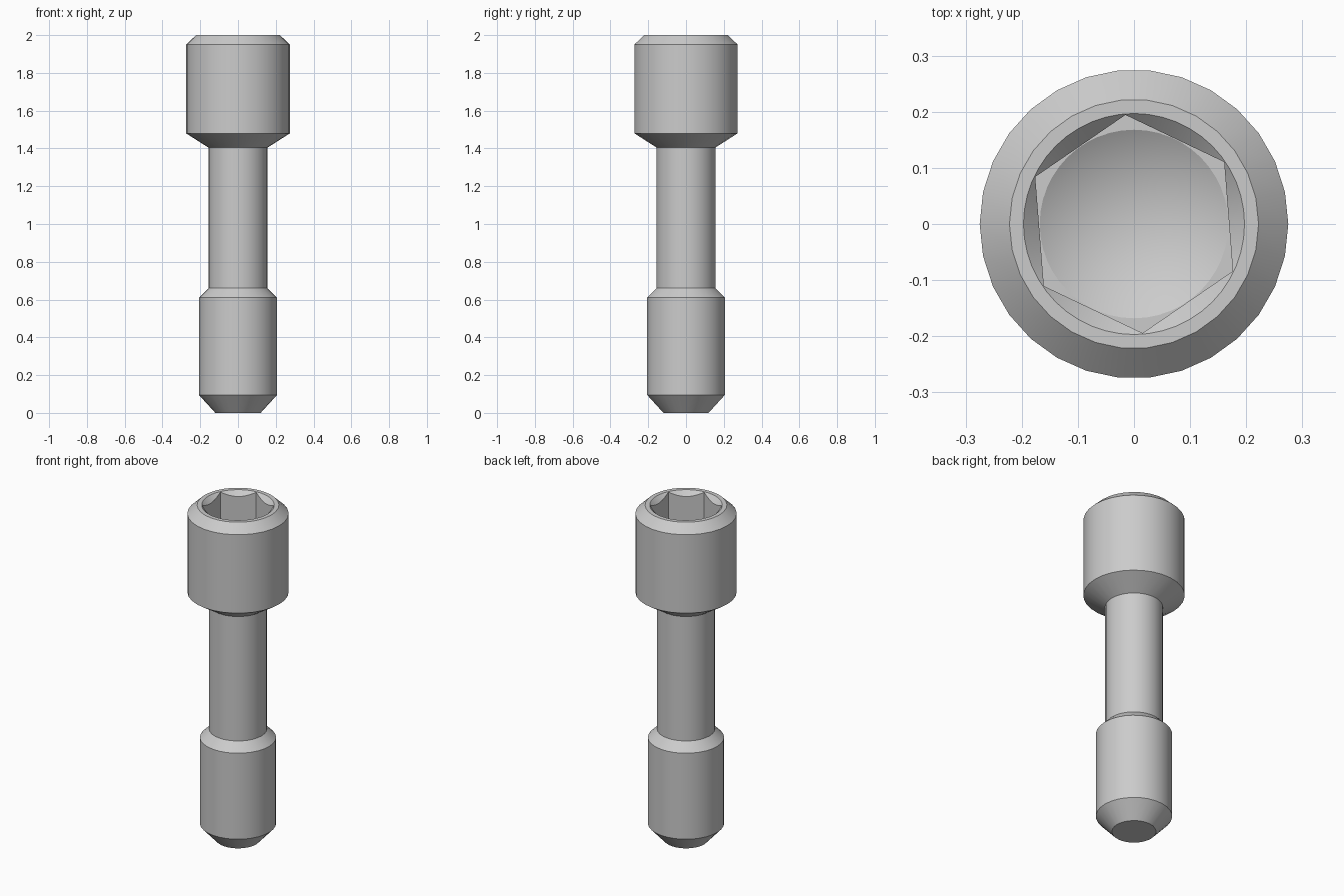
import bpy, bmesh, math

cube = bpy.data.objects.get("Cube")
if cube:
    bpy.data.objects.remove(cube, do_unlink=True)

steel = bpy.data.materials.new("steel_grey")
steel.use_nodes = True
grey = (0.6, 0.6, 0.6, 1)
steel.diffuse_color = grey
steel.node_tree.nodes["Principled BSDF"].inputs["Base Color"].default_value = grey


def lathe(name, profile, sides, turn=0.0):
    """Solid of revolution from (radius, z) points, listed bottom to top."""
    bm = bmesh.new()
    rings = []
    for r, z in profile:
        if r == 0:
            rings.append([bm.verts.new((0, 0, z))])
            continue
        angles = [turn + math.tau * i / sides for i in range(sides)]
        rings.append([bm.verts.new((r * math.cos(a), r * math.sin(a), z)) for a in angles])
    for low, high in zip(rings, rings[1:]):
        for i in range(sides):
            j = (i + 1) % sides
            if len(low) == 1:
                bm.faces.new((low[0], high[j], high[i]))
            else:
                bm.faces.new((low[i], low[j], high[j], high[i]))
    for ring in (rings[0], rings[-1]):
        if len(ring) > 1:
            bm.faces.new(ring)
    bmesh.ops.recalc_face_normals(bm, faces=bm.faces)
    mesh = bpy.data.meshes.new(name)
    bm.to_mesh(mesh)
    bm.free()
    mesh.materials.append(steel)
    obj = bpy.data.objects.new(name, mesh)
    bpy.context.collection.objects.link(obj)
    return obj


# Screw body: tapered tip, threaded end, narrow shank and chamfered head
screw = lathe("screw_body", [
    (0.12, 0), (0.207, 0.095), (0.207, 0.61), (0.157, 0.66),
    (0.157, 1.405), (0.275, 1.48), (0.275, 1.95), (0.222, 2)], 30)

# Socket: hexagonal recess, lead-in chamfer and conical drilled bottom
floor = 1.72
cutters = [
    lathe("hex_cutter", [(0.195, floor), (0.195, 2.1)], 6, math.radians(34.5)),
    lathe("lead_in_cutter", [(0.147, 1.95), (0.217, 2.02)], 48),
    lathe("drill_cutter", [(0, floor - 0.1), (0.168, floor), (0.168, floor + 0.05)], 48),
]
for cutter in cutters:
    cutter.hide_render = True
    cut = screw.modifiers.new(cutter.name, "BOOLEAN")
    cut.operation = "DIFFERENCE"
    cut.solver = "EXACT"
    cut.object = cutter

# Apply the cuts and drop the cutters
bpy.ops.object.select_all(action="DESELECT")
bpy.context.view_layer.objects.active = screw
screw.select_set(True)
for cutter in cutters:
    bpy.ops.object.modifier_apply(modifier=cutter.name)
    bpy.data.objects.remove(cutter, do_unlink=True)
bpy.ops.object.shade_smooth_by_angle(angle=math.radians(25))
